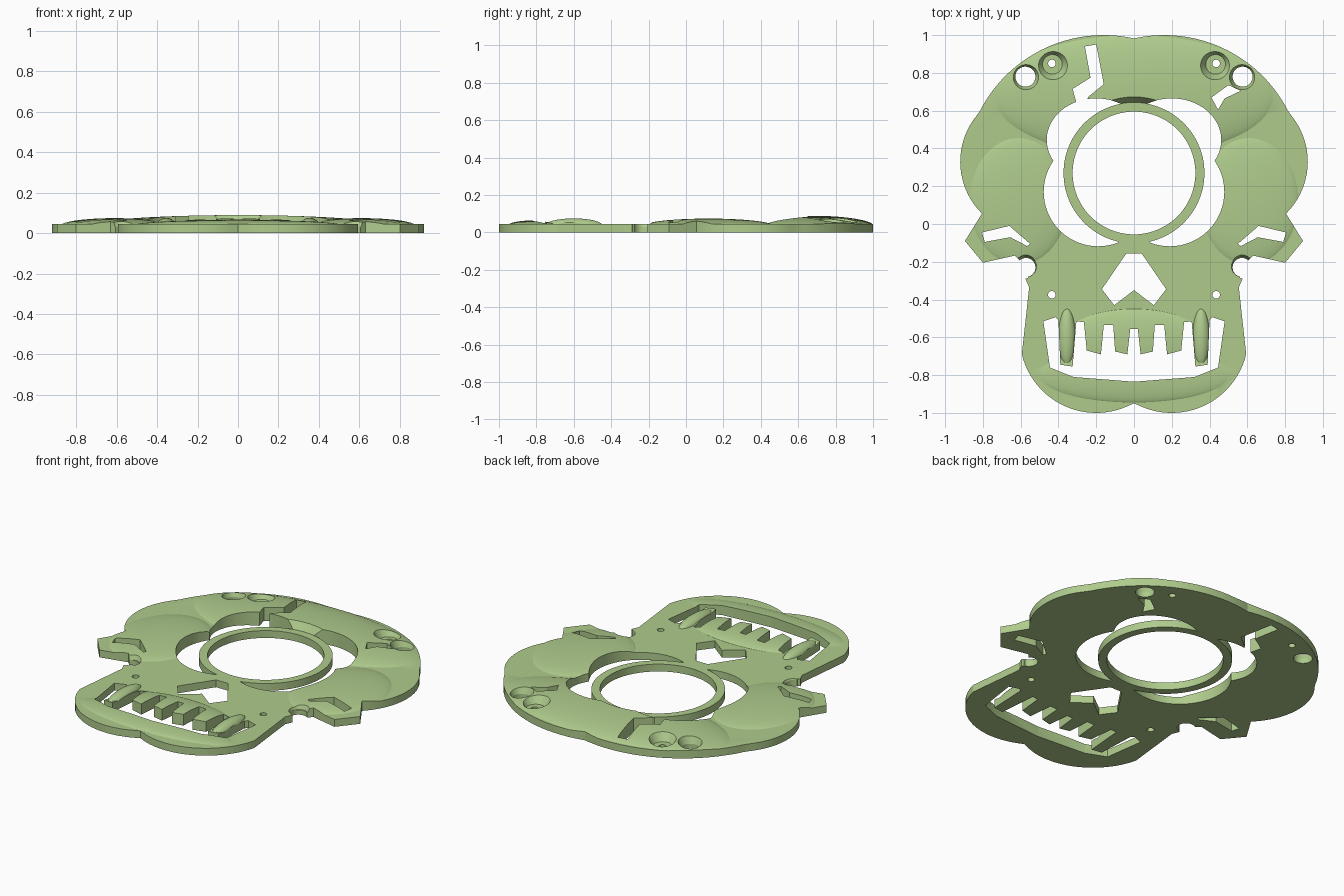
import bpy, bmesh, math
from mathutils import Matrix

if "Cube" in bpy.data.objects:
    bpy.data.objects.remove(bpy.data.objects["Cube"])

TOP = 0.045  # flat plate height

green = bpy.data.materials.new("soft_green")
green.use_nodes = True
colour = (0.43, 0.6, 0.265, 1)
green.diffuse_color = colour
green.node_tree.nodes["Principled BSDF"].inputs["Base Color"].default_value = colour


def finish(name, bm):
    bmesh.ops.recalc_face_normals(bm, faces=bm.faces)
    mesh = bpy.data.meshes.new(name)
    bm.to_mesh(mesh)
    bm.free()
    mesh.materials.append(green)
    ob = bpy.data.objects.new(name, mesh)
    bpy.context.collection.objects.link(ob)
    return ob


def prism(name, pts, z0=-0.3, z1=0.3):
    bm = bmesh.new()
    face = bm.faces.new([bm.verts.new((x, y, z0)) for x, y in pts])
    new = bmesh.ops.extrude_face_region(bm, geom=[face])["geom"]
    for v in new:
        if isinstance(v, bmesh.types.BMVert):
            v.co.z = z1
    return finish(name, bm)


def cone(name, x, y, r0, r1, z0=-0.3, z1=0.3, n=40, sy=1):
    bm = bmesh.new()
    mat = Matrix.Translation((x, y, (z0 + z1) / 2)) @ Matrix.Diagonal((1, sy, 1, 1))
    bmesh.ops.create_cone(bm, cap_ends=True, segments=n, radius1=r0, radius2=r1,
                          depth=z1 - z0, matrix=mat)
    return finish(name, bm)


def dome(name, x, y, rx, ry, h):
    # Ellipsoid sunk slightly into the plate, so its rim meets at an angle
    bm = bmesh.new()
    mat = (Matrix.Translation((x, y, TOP - 0.35 * h))
           @ Matrix.Diagonal((rx / 0.966, ry / 0.966, 1.35 * h, 1)))
    bmesh.ops.create_uvsphere(bm, u_segments=72, v_segments=32, radius=1, matrix=mat)
    return finish(name, bm)


def arc(cx, cy, r, p, q, n):
    # Clockwise arc from near point p to near point q
    a = math.atan2(p[1] - cy, p[0] - cx)
    b = math.atan2(q[1] - cy, q[0] - cx)
    return [(cx + r * math.cos(a + (b - a) * i / n),
             cy + r * math.sin(a + (b - a) * i / n)) for i in range(n + 1)]


def both(half):
    # Complete a half profile across x = 0
    return half + [(-x, y) for x, y in reversed(half) if abs(x) > 1e-4]


def flip(pts):
    return [(-x, y) for x, y in pts]


# Outer silhouette: cranium, temple lobe, cheek spur, jaw and chin
half = arc(0.16, 0.264, 0.736, (0, 0.985), (0.815, 0.6), 32)
half[0] = (0, half[0][1])
half += arc(0.534, 0.33, 0.386, (0.815, 0.6), (0.80, 0.06), 20)[1:]
half += [(0.895, -0.09), (0.80, -0.205), (0.63, -0.167), (0.57, -0.23),
         (0.56, -0.285), (0.575, -0.29), (0.555, -0.335)]
half += arc(0.2, -0.595, 0.405, (0.598, -0.69), (0, -0.955), 24)
half[-1] = (0, half[-1][1])
outline = prism("outline_cutter", both(half), 0, 0.3)

# Raised domes
domes = [dome("forehead_dome", 0, 0.68, 0.74, 0.32, 0.044),
         dome("upper_jaw_dome", 0, -0.62, 0.38, 0.17, 0.027),
         dome("chin_dome", 0, -0.8, 0.5, 0.145, 0.02)]
for s in (-1, 1):
    domes += [dome("cheek_dome", s * 0.61, 0.12, 0.26, 0.335, 0.029),
              dome("canine_dome", s * 0.355, -0.6, 0.045, 0.15, 0.03)]

# Openings
mouth = [(0, -0.555), (0.02, -0.555), (0.035, -0.69), (0.1, -0.675), (0.11, -0.535),
         (0.16, -0.535), (0.175, -0.69), (0.25, -0.67), (0.265, -0.52), (0.305, -0.515),
         (0.325, -0.755), (0.39, -0.745), (0.4, -0.51), (0.415, -0.493), (0.48, -0.515),
         (0.445, -0.76), (0.32, -0.81), (0, -0.835)]
nose = [(0, -0.155), (0.04, -0.155), (0.17, -0.345), (0.105, -0.43), (0, -0.35)]
slot = [(0.805, -0.045), (0.66, -0.01), (0.55, -0.105), (0.565, -0.117),
        (0.655, -0.07), (0.79, -0.095)]
long_crack = [(-0.26, 0.94), (-0.2, 0.95), (-0.16, 0.74), (-0.24, 0.675), (-0.26, 0.64),
              (-0.3, 0.625), (-0.325, 0.715), (-0.23, 0.775)]
short_crack = [(0.41, 0.67), (0.5, 0.735), (0.565, 0.705), (0.48, 0.665), (0.445, 0.605)]

cuts = [prism("mouth_cutter", both(mouth)), prism("nose_cutter", both(nose)),
        prism("long_crack_cutter", long_crack), prism("short_crack_cutter", short_crack),
        cone("bore_cutter", 0, 0.27, 0.368, 0.368, n=96),
        cone("ring_relief_cutter", 0, 0.27, 0.374, 0.43, TOP, 0.13, n=96)]
for s in (-1, 1):
    cuts += [prism("cheek_slot_cutter", slot if s > 0 else flip(slot)),
             cone("upper_eye_cutter", s * 0.2, 0.445, 0.262, 0.262, n=72, sy=0.84),
             cone("lower_eye_cutter", s * 0.19, 0.17, 0.288, 0.288, n=72),
             cone("bolt_hole_cutter", s * 0.575, 0.78, 0.053, 0.053),
             cone("bolt_rim_cutter", s * 0.575, 0.78, 0.053, 0.078, 0.03, 0.09),
             cone("screw_recess_cutter", s * 0.432, 0.845, 0.052, 0.09, 0.03, 0.09),
             cone("screw_hole_cutter", s * 0.435, 0.85, 0.02, 0.02, n=24),
             cone("jaw_hole_cutter", s * 0.435, -0.375, 0.02, 0.02, n=24),
             cone("notch_cutter", s * 0.572, -0.23, 0.05, 0.05),
             cone("notch_rim_cutter", s * 0.572, -0.225, 0.05, 0.075, 0.03, 0.09)]

# Main plate: slab plus domes, trimmed to the silhouette, then pierced
plate = prism("skull_plate", [(-1.2, -1.2), (1.2, -1.2), (1.2, 1.2), (-1.2, 1.2)], -0.1, TOP)
bpy.context.view_layer.objects.active = plate
steps = [(d, 'UNION') for d in domes] + [(outline, 'INTERSECT')]
steps += [(c, 'DIFFERENCE') for c in cuts]
for helper, op in steps:
    mod = plate.modifiers.new(helper.name, 'BOOLEAN')
    mod.operation = op
    mod.solver = 'EXACT'
    mod.object = helper
    bpy.ops.object.modifier_apply(modifier=mod.name)
for helper, op in steps:
    bpy.data.objects.remove(helper)

# Ring around the central opening
bm = bmesh.new()
N = 96
profile = [(0.325, 0), (0.373, 0), (0.373, TOP), (0.325, TOP)]
rows = [[bm.verts.new((r * math.cos(math.tau * i / N), 0.27 + r * math.sin(math.tau * i / N), z))
         for r, z in profile] for i in range(N)]
for i in range(N):
    a, b = rows[i], rows[(i + 1) % N]
    for j in range(4):
        k = (j + 1) % 4
        bm.faces.new((a[j], b[j], b[k], a[k]))
ring = finish("eye_ring", bm)

# Smooth domes and curved walls, sharp rims
for ob in (plate, ring):
    bpy.ops.object.select_all(action='DESELECT')
    ob.select_set(True)
    bpy.context.view_layer.objects.active = ob
    bpy.ops.object.shade_smooth_by_angle(angle=math.radians(20))
